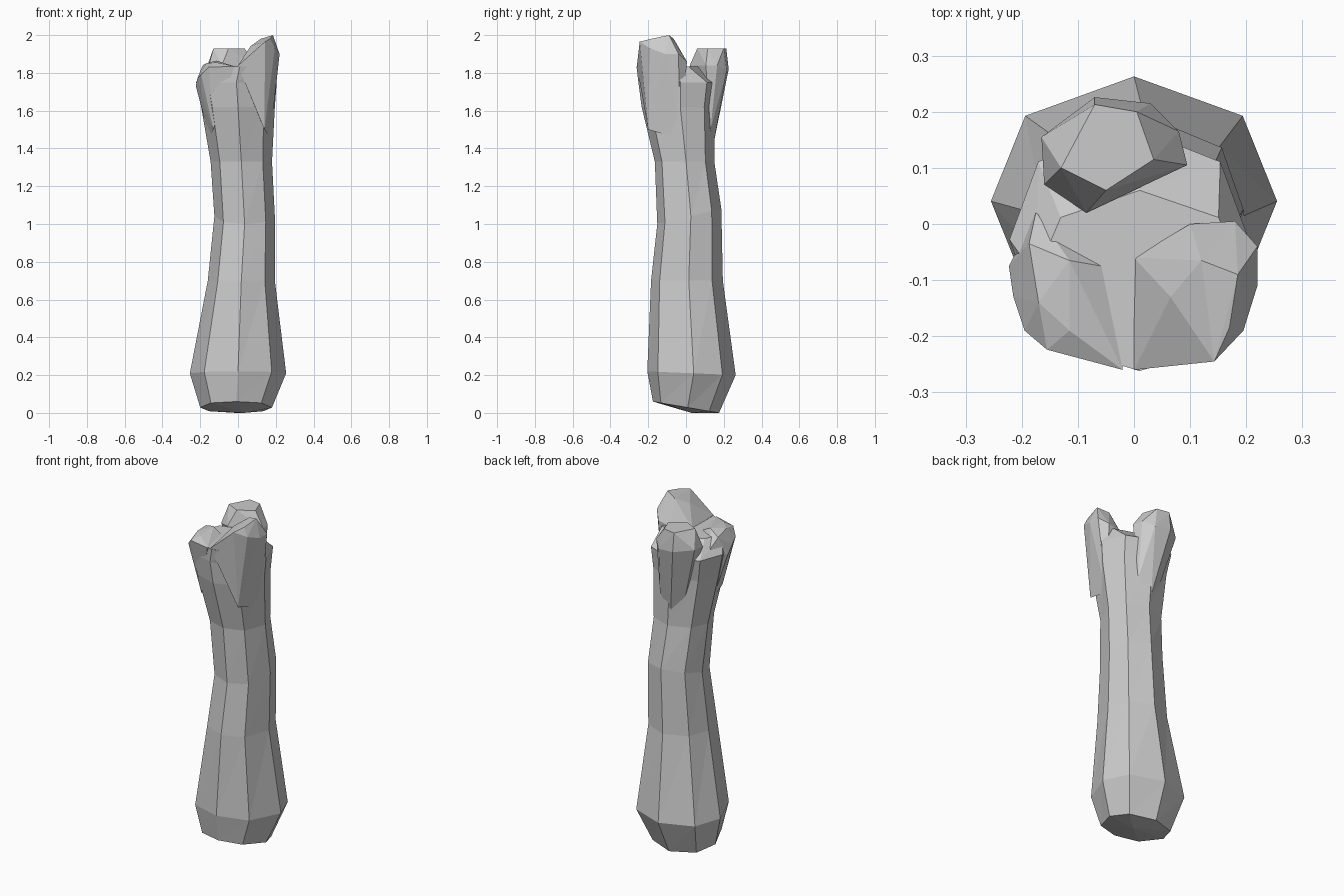
import bpy, bmesh

def finish(bm, name):
    bmesh.ops.recalc_face_normals(bm, faces=bm.faces)
    me = bpy.data.meshes.new(name)
    bm.to_mesh(me)
    bm.free()
    ob = bpy.data.objects.new(name, me)
    bpy.context.collection.objects.link(ob)
    return ob

def hull(name, pts):
    bm = bmesh.new()
    for p in pts:
        bm.verts.new(p)
    res = bmesh.ops.convex_hull(bm, input=bm.verts)
    loose = [v for v in bm.verts if not v.link_faces]
    bmesh.ops.delete(bm, geom=loose, context='VERTS')
    return finish(bm, name)

# Shaft: uneven octagons (z, x min, x max, y min, y max, tilt along y)
rings = [(0.03, -0.20, 0.18, -0.175, 0.175, -0.03),
         (0.21, -0.255, 0.255, -0.205, 0.263, -0.01),
         (0.70, -0.16, 0.195, -0.185, 0.195, 0),
         (1.04, -0.125, 0.195, -0.152, 0.187, 0.04),
         (1.33, -0.145, 0.18, -0.165, 0.15, 0),
         (1.62, -0.195, 0.195, -0.235, 0.155, 0),
         (1.75, -0.222, 0.205, -0.252, 0.175, 0),
         (1.835, -0.175, 0.195, -0.262, 0.06, 0)]
octagon = [(1, 0.05), (0.76, 0.70), (0, 1), (-0.76, 0.70),
           (-1, 0.05), (-0.70, -0.76), (0, -1), (0.70, -0.76)]
bm = bmesh.new()
loops = []
for z, x0, x1, y0, y1, tilt in rings:
    loops.append([bm.verts.new(((x0 + x1) / 2 + u * (x1 - x0) / 2,
                                (y0 + y1) / 2 + v * (y1 - y0) / 2,
                                z + tilt * v)) for u, v in octagon])
for a, b in zip(loops, loops[1:]):
    for i in range(8):
        j = (i + 1) % 8
        bm.faces.new((a[i], a[j], b[j]))
        bm.faces.new((a[i], b[j], b[i]))
low = bm.verts.new((0.03, 0.03, 0.0))
top = bm.verts.new((0.0, -0.09, 1.835))
for i in range(8):
    j = (i + 1) % 8
    bm.faces.new((loops[0][j], loops[0][i], low))
    bm.faces.new((loops[-1][i], loops[-1][j], top))
bone = finish(bm, "bone_shaft")

# Tall right front knuckle
right = hull("right_knuckle", [
    (0.185, -0.09, 2.0), (0.12, -0.065, 1.98), (0.065, -0.13, 1.94),
    (0.08, -0.19, 1.93), (0.17, -0.185, 1.98), (0.143, -0.245, 1.965),
    (0.195, -0.19, 1.93), (0.22, -0.11, 1.90), (0.22, -0.04, 1.90),
    (0.18, 0.005, 1.86), (0.0, -0.26, 1.838), (0.0, -0.06, 1.83),
    (0.10, 0.0, 1.84), (0.14, -0.2, 1.5), (0.17, -0.03, 1.45)])

# Low left front knuckle
left = hull("left_knuckle", [
    (-0.223, -0.075, 1.73), (-0.215, -0.13, 1.77), (-0.195, -0.19, 1.79),
    (-0.155, -0.224, 1.83), (-0.115, -0.19, 1.855), (-0.09, -0.10, 1.85),
    (-0.115, -0.065, 1.865), (-0.187, -0.035, 1.84), (-0.175, 0.02, 1.79),
    (-0.17, -0.14, 1.85), (-0.02, -0.26, 1.835), (-0.03, -0.08, 1.82),
    (-0.13, -0.16, 1.5), (-0.15, -0.03, 1.45)])

# Rear knob with a flat five-sided top
rear = hull("rear_knob", [
    (-0.13, 0.10, 1.93), (-0.07, 0.213, 1.93), (0.005, 0.20, 1.93),
    (0.035, 0.115, 1.93), (-0.05, 0.06, 1.93),
    (-0.165, 0.155, 1.83), (-0.07, 0.226, 1.82), (0.03, 0.215, 1.81),
    (0.08, 0.165, 1.84), (0.095, 0.105, 1.84), (-0.085, 0.02, 1.84),
    (-0.16, 0.07, 1.82), (-0.08, 0.12, 1.52), (0.08, 0.13, 1.5),
    (0.0, 0.145, 1.42)])

# Fuse everything into one skin
for part in (right, left, rear):
    m = bone.modifiers.new("fuse", 'BOOLEAN')
    m.operation = 'UNION'
    m.solver = 'EXACT'
    m.object = part
bpy.context.view_layer.update()
dg = bpy.context.evaluated_depsgraph_get()
fused = bpy.data.meshes.new_from_object(bone.evaluated_get(dg))
bone.modifiers.clear()
bone.data = fused
for part in (right, left, rear):
    bpy.data.objects.remove(part)
bone.name = "bone"
